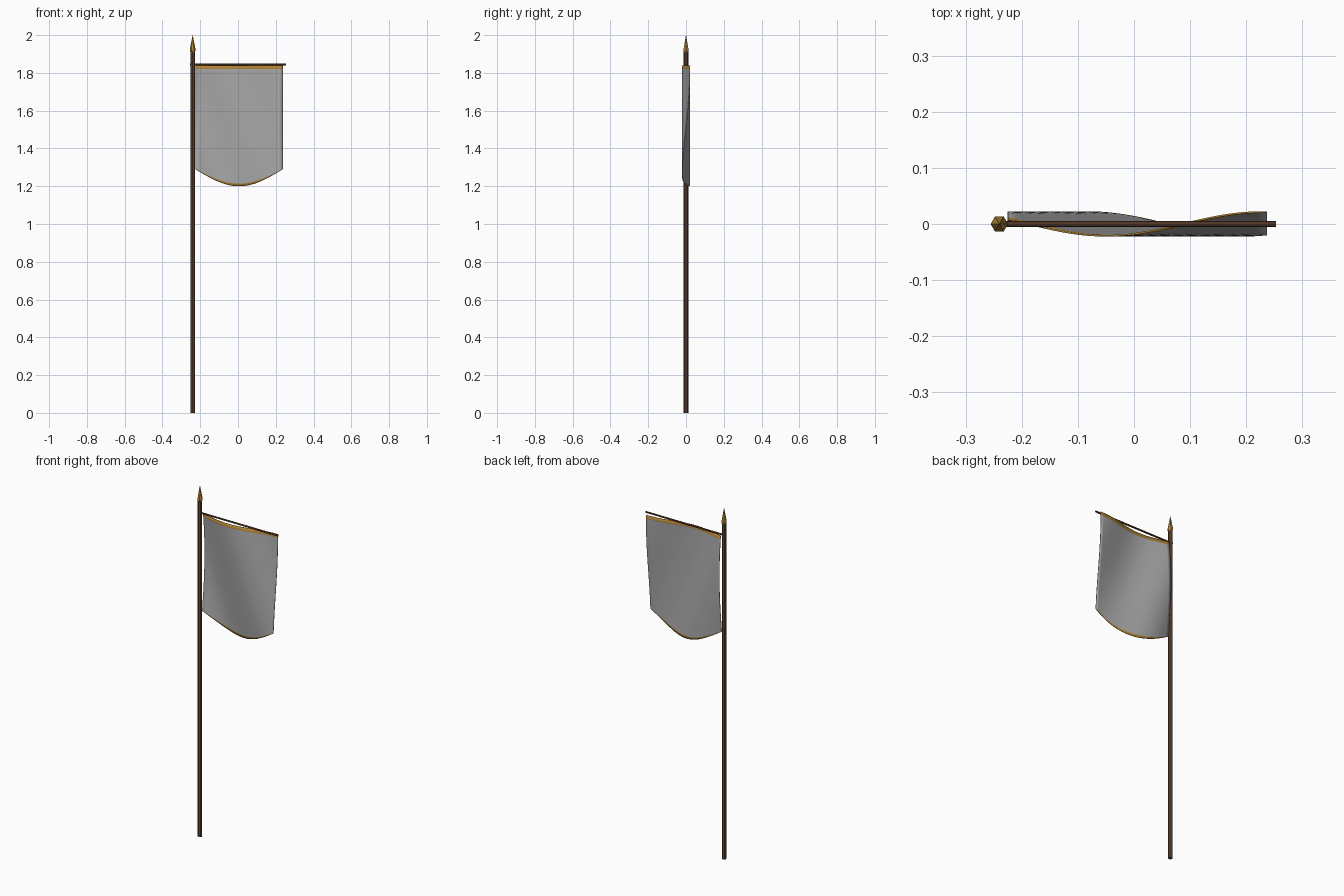
import bpy
import bmesh
from math import cos, pi
from mathutils import Matrix

if "Cube" in bpy.data.objects:
    bpy.data.objects.remove(bpy.data.objects["Cube"])

POLE_X = -0.24
LEFT, RIGHT, TOP = -0.225, 0.237, 1.84


def material(name, rgb):
    mat = bpy.data.materials.new(name)
    mat.use_nodes = True
    mat.diffuse_color = (*rgb, 1)
    mat.node_tree.nodes["Principled BSDF"].inputs["Base Color"].default_value = (*rgb, 1)
    return mat


wood = material("dark wood", (0.13, 0.06, 0.033))
gold = material("gold", (0.42, 0.22, 0.035))
fabric = material("grey cloth", (0.4, 0.4, 0.4))


def make_object(name, bm, mats):
    bmesh.ops.recalc_face_normals(bm, faces=bm.faces)
    mesh = bpy.data.meshes.new(name)
    bm.to_mesh(mesh)
    bm.free()
    obj = bpy.data.objects.new(name, mesh)
    bpy.context.collection.objects.link(obj)
    for mat in mats:
        mesh.materials.append(mat)
    return obj


def lathe(name, profile, sides, mat):
    """Stack of (radius, height) rings joined into a closed solid."""
    bm = bmesh.new()
    rings = []
    for radius, z in profile:
        ring = [bm.verts.new(Matrix.Rotation(2 * pi * i / sides, 3, "Z").col[0] * radius)
                for i in range(sides)]
        for v in ring:
            v.co.z = z
        rings.append(ring)
    for low, high in zip(rings, rings[1:]):
        for i in range(sides):
            j = (i + 1) % sides
            bm.faces.new((low[i], low[j], high[j], high[i]))
    bm.faces.new(rings[0][::-1])
    bm.faces.new(rings[-1])
    return make_object(name, bm, [mat])


# Upright pole and faceted spear tip
pole = lathe("pole", [(0.012, 0), (0.012, 1.915)], 8, wood)
tip = lathe("spear_tip", [(0.010, 1.9), (0.0155, 1.922), (0.010, 1.95), (0.0005, 2)], 6, gold)
for part in (pole, tip):
    part.location.x = POLE_X

# Crossbar lying along x
bar = lathe("crossbar", [(0.005, -0.253), (0.005, 0.253)], 8, wood)
bar.rotation_euler.y = pi / 2
bar.location.z = 1.845

# Rippling cloth with a curved lower hem and gold trim rows
COLS, ROWS = 28, 24
bm = bmesh.new()
grid = []
for i in range(COLS + 1):
    x = LEFT + (RIGHT - LEFT) * i / COLS
    arch = cos(pi * (i / COLS - 0.5))
    bottom = 1.29 - 0.09 * arch
    hem = bottom + 0.002 + 0.012 * arch
    band = TOP - 0.02
    heights = [TOP] + [band + (hem - band) * r / ROWS for r in range(ROWS + 1)] + [bottom]
    column = []
    for z in heights:
        drop = (TOP - z) / (TOP - bottom)
        crest = -0.325 + 0.245 * drop
        column.append(bm.verts.new((x, 0.021 * cos(2 * pi * (x - crest) / 0.55), z)))
    grid.append(column)
for a, b in zip(grid, grid[1:]):
    for r in range(ROWS + 2):
        face = bm.faces.new((a[r], a[r + 1], b[r + 1], b[r]))
        face.smooth = True
        face.material_index = 1 if r in (0, ROWS + 1) else 0
cloth = make_object("banner_cloth", bm, [fabric, gold])
thick = cloth.modifiers.new("thickness", "SOLIDIFY")
thick.thickness = 0.003
thick.offset = 0
